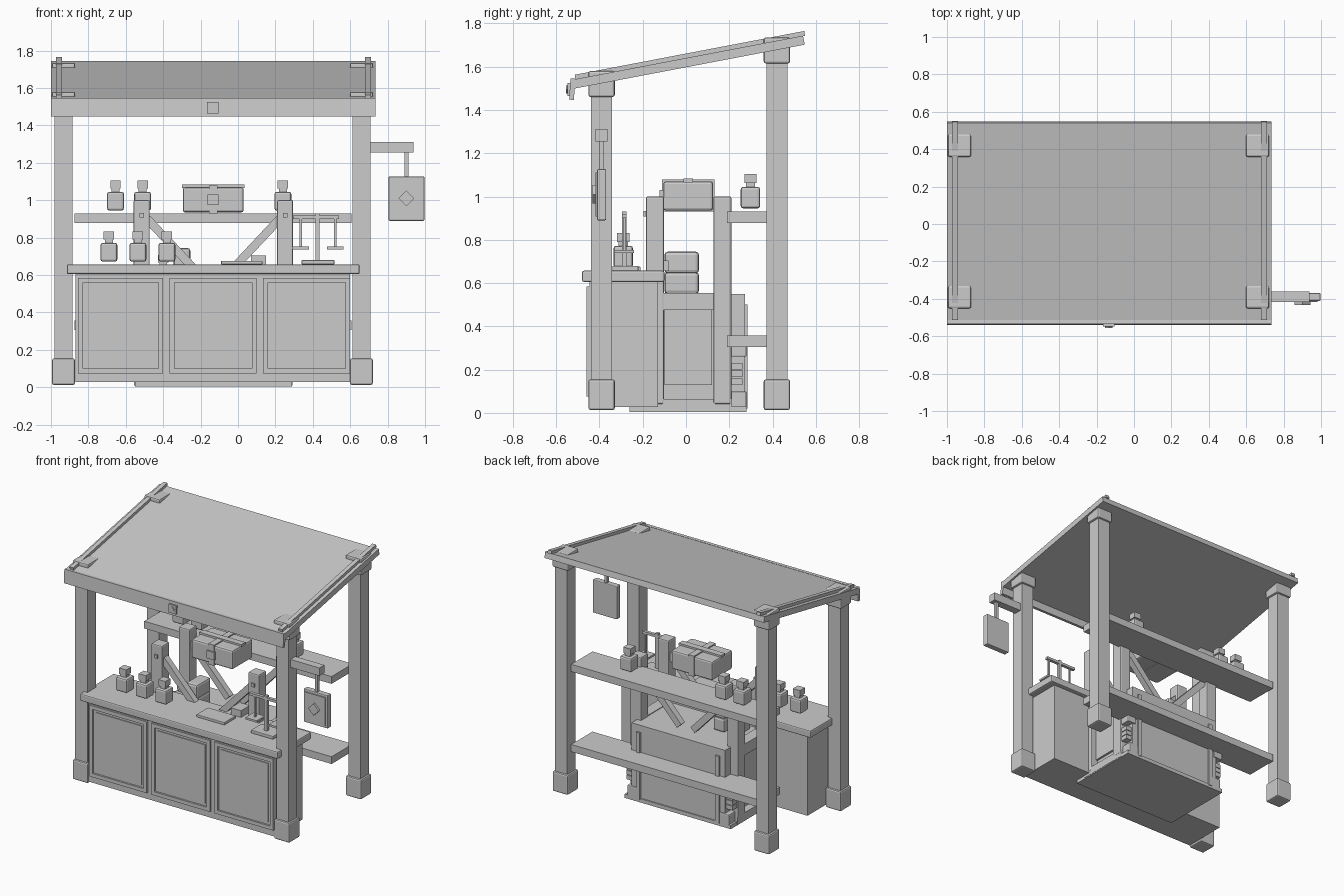
import bpy, math
from mathutils import Vector

if "Cube" in bpy.data.objects:
    bpy.data.objects.remove(bpy.data.objects["Cube"])


def box(name, x, y, z, bevel=0.0, rot=None):
    """Box from (min, max) ranges, optional rounded edges and rotation."""
    r = (x, y, z)
    bpy.ops.mesh.primitive_cube_add(size=1, location=[(a + b) / 2 for a, b in r])
    o = bpy.context.object
    o.name = name
    o.scale = [b - a for a, b in r]
    bpy.ops.object.transform_apply(location=False, rotation=False, scale=True)
    if rot:
        o.rotation_euler = rot
    if bevel:
        m = o.modifiers.new("edge", 'BEVEL')
        m.width = bevel
        m.segments = 2
    return o


def span(c, w):
    return (c - w / 2, c + w / 2)


def beam(name, a, b, t, w):
    """Straight bar between two points in the xz plane."""
    a, b = Vector(a), Vector(b)
    d, c = b - a, (a + b) / 2
    return box(name, span(c.x, d.length), span(c.y, w), span(c.z, t),
               rot=(0, -math.atan2(d.z, d.x), 0))


def bottle(x, y, z):
    box("bottle_body", span(x, .09), span(y, .09), (z, z + .1), .012)
    box("bottle_neck", span(x, .042), span(y, .042), (z + .095, z + .125))
    box("bottle_stopper", span(x, .056), span(y, .056), (z + .118, z + .16))


# posts with feet and capitals
for x in (-.933, .66):
    for y, top in ((-.39, 1.58), (.42, 1.735)):
        box("post", span(x, .096), span(y, .096), (.05, top - .06))
        box("post_foot", span(x, .122), span(y, .122), (.013, .155), .01)
        box("post_capital", span(x, .125), span(y, .122), (top - .12, top), .01)

# sloping roof, side rails, valance
tilt = math.atan2(.204, 1.07)
box("roof", (-1, .735), span(.012, 1.085), span(1.621, .042), rot=(tilt, 0, 0))
for x in (-.957, .695):
    box("roof_rail", span(x, .03), span(.018, 1.08), span(1.653, .022), rot=(tilt, 0, 0))
box("valance", (-1, .735), (-.537, -.515), (1.447, 1.545), rot=(-.06, 0, 0))
box("valance_badge", span(-.135, .06), (-.548, -.53), span(1.495, .06))
box("valance_diamond", span(-.135, .027), (-.555, -.54), span(1.495, .027), rot=(0, math.pi / 4, 0))

# counter with three framed panels
box("counter_body", (-.87, .6), (-.447, -.13), (.028, .61))
box("counter_top", (-.915, .65), (-.48, -.1), (.605, .657), .008)
for a, b in ((-.855, -.4), (-.365, .1), (.135, .6)):
    lo, hi, t = .075, .585, .026
    y = (-.46, -.44)
    box("panel_stile", (a, a + t), y, (lo, hi))
    box("panel_stile", (b - t, b), y, (lo, hi))
    box("panel_rail", (a + t, b - t), y, (lo, lo + t))
    box("panel_rail", (a + t, b - t), y, (hi - t, hi))
    box("panel_field", (a + .045, b - .045), (-.453, -.44), (lo + .045, hi - .045))

# back shelves
for z in (.305, .878):
    box("shelf", (-.875, .607), (.19, .43), (z, z + .052))

# workbench frame behind the counter
for x in (-.515, .252):
    s = 1 if x > 0 else -1
    for y in (-.143, .168):
        box("bench_upright", span(x, .086), span(y, .084), (.04, 1.0), .008)
        beam("bench_brace", (x - s * .03, y, .9), (x - s * .33, y, .58), .045, .045)
    box("bench_peg", span(x, .024), (-.197, -.17), span(.92, .024))
    box("bench_side_rail", span(x, .08), (-.11, .13), (.475, .555))
    box("bench_foot_rail", span(x, .08), (-.185, .21), (.01, .065))
    # corner fittings on the back
    box("corner_foot", span(x - s * .02, .08), (.2, .28), (.02, .1), .008)
    for z in (.13, .165, .2):
        box("corner_block", span(x, .07), (.2, .262), (z, z + .03))
    box("corner_clasp", span(x, .07), (.2, .28), (.26, .32), .006)
    box("back_strap", span(x - s * .07, .03), (.26, .285), (.02, .5))

# storage bin in the bench
box("bin_base", (-.55, .29), (-.26, .28), (.003, .03))
box("bin_body", (-.5, .24), (-.13, .272), (.03, .55))
for x in (-.508, .246):
    box("bin_side_panel", span(x, .02), (-.1, .12), (.13, .475))

# strapped box
box("chest", (-.295, .03), (-.105, .125), (.935, 1.07), .012)
box("chest_strap", span(-.133, .045), (-.112, .132), (.93, 1.078))
box("chest_strap_long", (-.3, .035), span(.01, .045), (1.065, 1.083))
box("chest_clasp", span(-.133, .06), (-.122, -.1), (.975, 1.03))

# bottles
for x in (-.655, -.51, .24):
    bottle(x, .298, .945)
for x in (-.69, -.535, -.38):
    bottle(x, -.29, .672)
bottle(-.4, -.05, .548)

# stacked bundles on the bin, flat book on the counter
for z, x in ((.55, -.3), (.645, -.3)):
    box("bundle", span(x, .09), (-.1, .06), (z, z + .1), .015)
box("open_book", (-.09, .13), (-.34, -.21), (.657, .676), .003)
box("bench_block", (.07, .15), (-.18, -.08), (.655, .705))

# balance scale
box("scale_base", (.34, .515), (-.34, -.22), (.657, .68), .004)
box("scale_column", span(.425, .022), span(-.285, .022), (.67, .93))
box("scale_arm", (.295, .54), span(-.285, .022), (.9, .918))
for x in (.335, .52):
    box("scale_hanger", span(x, .012), span(-.285, .012), (.75, .905))
    box("scale_pan", span(x, .09), span(-.285, .09), (.738, .752))

# hanging sign
sy = -.39
box("sign_arm", (.7, .937), span(sy, .056), (1.255, 1.312))
box("sign_rod", span(.9, .022), span(sy, .022), (1.11, 1.26))
box("sign_board", (.805, .997), span(sy, .042), (.89, 1.127), .006)
box("sign_field", (.822, .98), (-.418, -.4), (.907, 1.11))
box("sign_diamond", span(.9, .06), (-.433, -.41), span(1.01, .06), rot=(0, math.pi / 4, 0))
